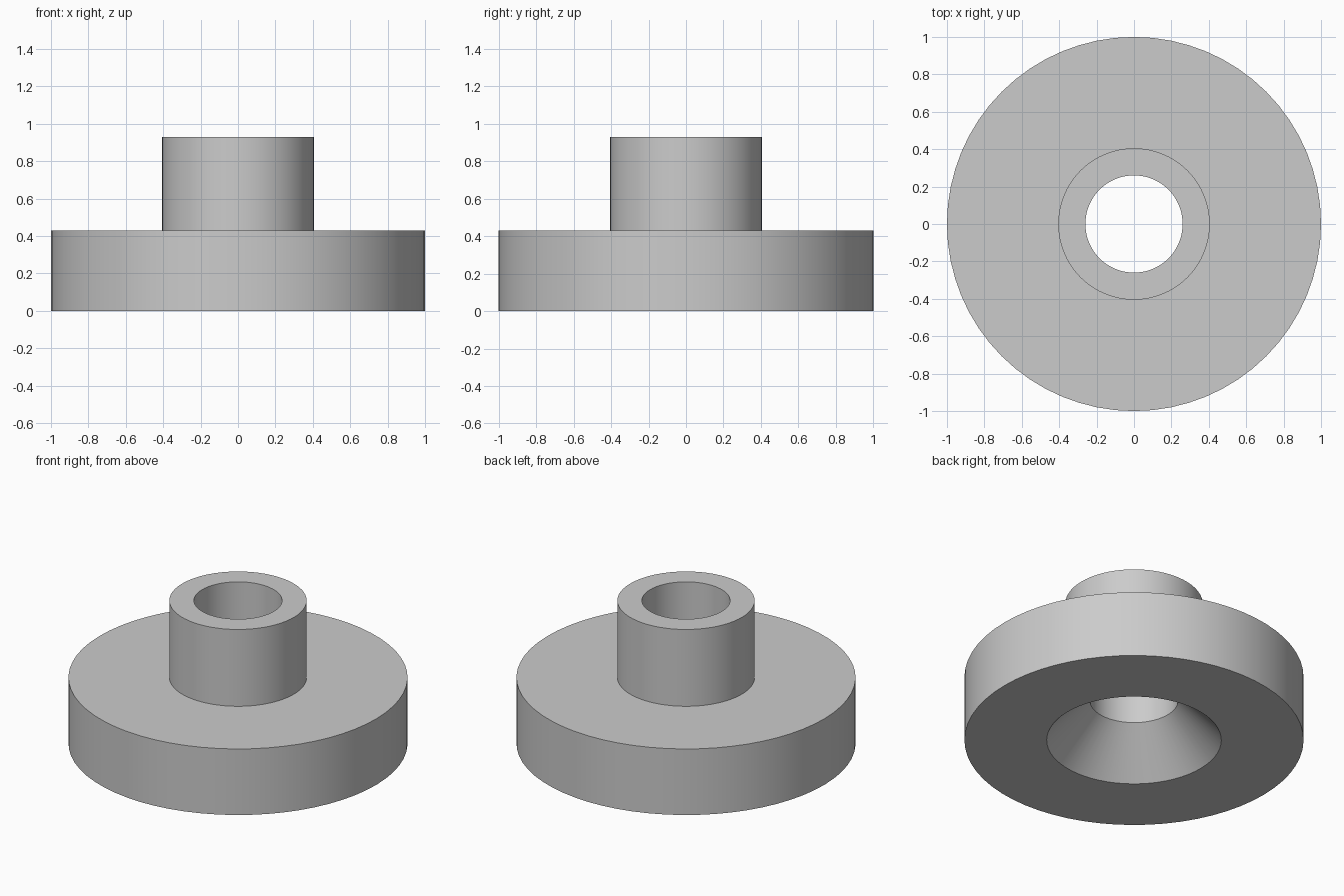
import bpy
import bmesh
from math import radians, tau
from mathutils import Matrix, Vector

SEGMENTS = 64

if "Cube" in bpy.data.objects:
    bpy.data.objects.remove(bpy.data.objects["Cube"], do_unlink=True)

# Plain grey material
grey = bpy.data.materials.new("light_grey")
grey.use_nodes = True
colour = (0.6, 0.6, 0.6, 1)
grey.diffuse_color = colour
grey.node_tree.nodes["Principled BSDF"].inputs["Base Color"].default_value = colour


def lathe(name, profile):
    """Revolve a closed (radius, height) profile around the z axis."""
    bm = bmesh.new()
    rings = []
    for i in range(SEGMENTS):
        turn = Matrix.Rotation(tau * i / SEGMENTS, 3, "Z")
        rings.append([bm.verts.new(turn @ Vector((r, 0, z))) for r, z in profile])
    for i, ring in enumerate(rings):
        after = rings[(i + 1) % SEGMENTS]
        for j in range(len(profile)):
            k = (j + 1) % len(profile)
            bm.faces.new((ring[j], after[j], after[k], ring[k]))
    bmesh.ops.recalc_face_normals(bm, faces=bm.faces)
    mesh = bpy.data.meshes.new(name)
    bm.to_mesh(mesh)
    bm.free()
    mesh.materials.append(grey)
    obj = bpy.data.objects.new(name, mesh)
    bpy.context.collection.objects.link(obj)
    bpy.ops.object.select_all(action="DESELECT")
    obj.select_set(True)
    bpy.context.view_layer.objects.active = obj
    bpy.ops.object.shade_smooth_by_angle(angle=radians(30))
    return obj


# Flange, hub, through bore and countersink in one turned piece
lathe("flanged_bushing", [
    (0.515, 0), (1, 0), (1, 0.43),      # flange
    (0.405, 0.43), (0.405, 0.93),       # hub
    (0.26, 0.93), (0.26, 0.27),         # bore down to the countersink
])
